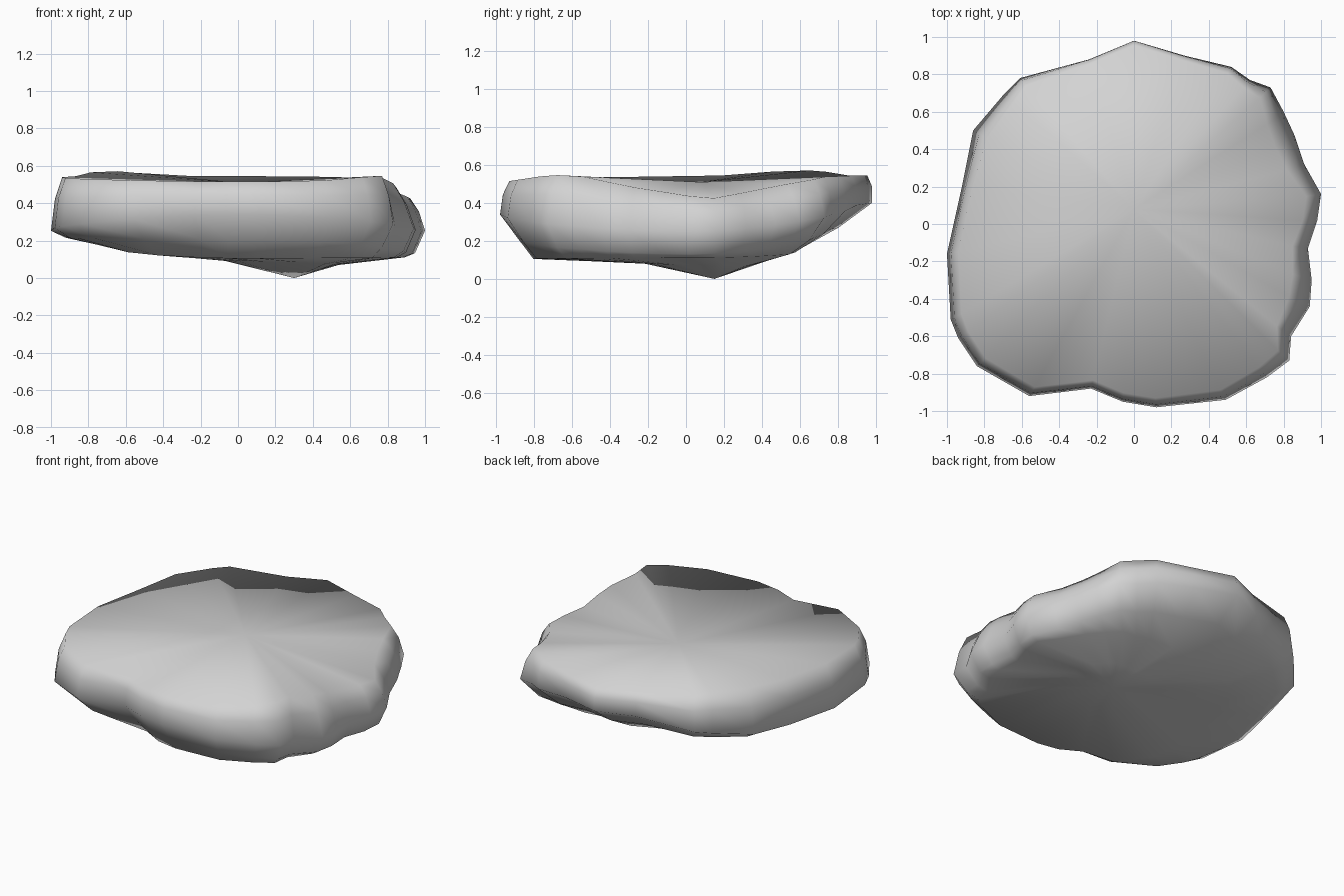
import bpy, bmesh
from mathutils import Vector

cube = bpy.data.objects.get("Cube")
if cube:
    bpy.data.objects.remove(cube, do_unlink=True)

stone = bpy.data.materials.new("pale grey stone")
stone.use_nodes = True
grey = (0.65, 0.65, 0.65, 1)
stone.diffuse_color = grey
stone.node_tree.nodes["Principled BSDF"].inputs["Base Color"].default_value = grey
stone.node_tree.nodes["Principled BSDF"].inputs["Roughness"].default_value = 0.8

# widest outline, clockwise from the back
OUTLINE = [(0, .98), (.27, .9), (.52, .84), (.62, .77), (.73, .73), (.8, .6),
           (.86, .47), (.91, .32), (1, .16), (.98, .02), (.93, -.13), (.95, -.3),
           (.94, -.44), (.84, -.6), (.83, -.73), (.71, -.82), (.49, -.94),
           (.12, -.98), (-.06, -.95), (-.23, -.88), (-.56, -.92), (-.84, -.76),
           (-.94, -.61), (-.98, -.51), (-1, -.16), (-.92, .2), (-.86, .5),
           (-.69, .7), (-.61, .78), (-.24, .88)]


def by_side(p, left, right, front, back):
    """Blend four side values by the direction of an outline point."""
    d = Vector(p).normalized()
    wx, wy = d.x ** 2, d.y ** 2
    return (left if d.x > 0 else right) * wx + (back if d.y > 0 else front) * wy


def ring(scales, heights):
    points = []
    for p in OUTLINE:
        s = by_side(p, *scales)
        points.append(Vector((p[0] * s, p[1] * s, by_side(p, *heights))))
    return points


def bump(points, x, y, radius, rise=0, pull=0):
    """Raise points near a place or pull them inward, fading with distance."""
    for p in points:
        fade = max(0, 1 - (p.xy - Vector((x, y))).length / radius)
        p.z += rise * fade
        p.xy *= 1 - pull * fade


def loft(name, rings, bottom, top):
    """Skin a list of rings from a bottom tip to a top centre."""
    bm = bmesh.new()
    loops = [[bm.verts.new(p) for p in r] for r in rings]
    low, high = bm.verts.new(bottom), bm.verts.new(top)
    n = len(OUTLINE)
    for i in range(n):
        j = (i + 1) % n
        bm.faces.new((low, loops[0][i], loops[0][j]))
        for a, b in zip(loops, loops[1:]):
            bm.faces.new((a[i], b[i], b[j], a[j]))
        bm.faces.new((high, loops[-1][j], loops[-1][i]))
    mesh = bpy.data.meshes.new(name)
    bm.to_mesh(mesh)
    bm.free()
    mesh.materials.append(stone)
    mesh.shade_smooth()
    bpy.context.collection.objects.link(bpy.data.objects.new(name, mesh))


# underside: a small blunt spike on a nearly flat base
tip = Vector((.3, .15, 0))
under = ring((.9, .6, .82, .6), (.11, .165, .105, .15))
spike = [tip.lerp(p, .4) for p in under]
for p, o in zip(spike, OUTLINE):
    p.z = by_side(o, .07, .095, .085, .06)

# wall, leaning in above the waist
belly = ring((.95, .92, .9, .82), (.13, .215, .21, .27))
waist = ring((1, 1, 1, 1), (.25, .25, .34, .4))
rim = ring((.92, .94, .95, .975), (.53, .54, .515, .545))
bump(rim, .91, .12, .7, rise=-.11)
bump(rim, -.72, .6, .5, rise=.035)
bump(rim, .75, -.7, .4, rise=.025)
bump(rim, .8, .5, .35, pull=.07)
bump(rim, .9, -.4, .35, pull=.05)
bump(rim, -.75, .55, .35, pull=.05)
shoulder = [a.lerp(b, .6) for a, b in zip(waist, rim)]
for p in shoulder:
    p.xy *= 1.015

loft("rock_slab", [spike, under, belly, waist, shoulder, rim], tip, (0, .08, .51))
